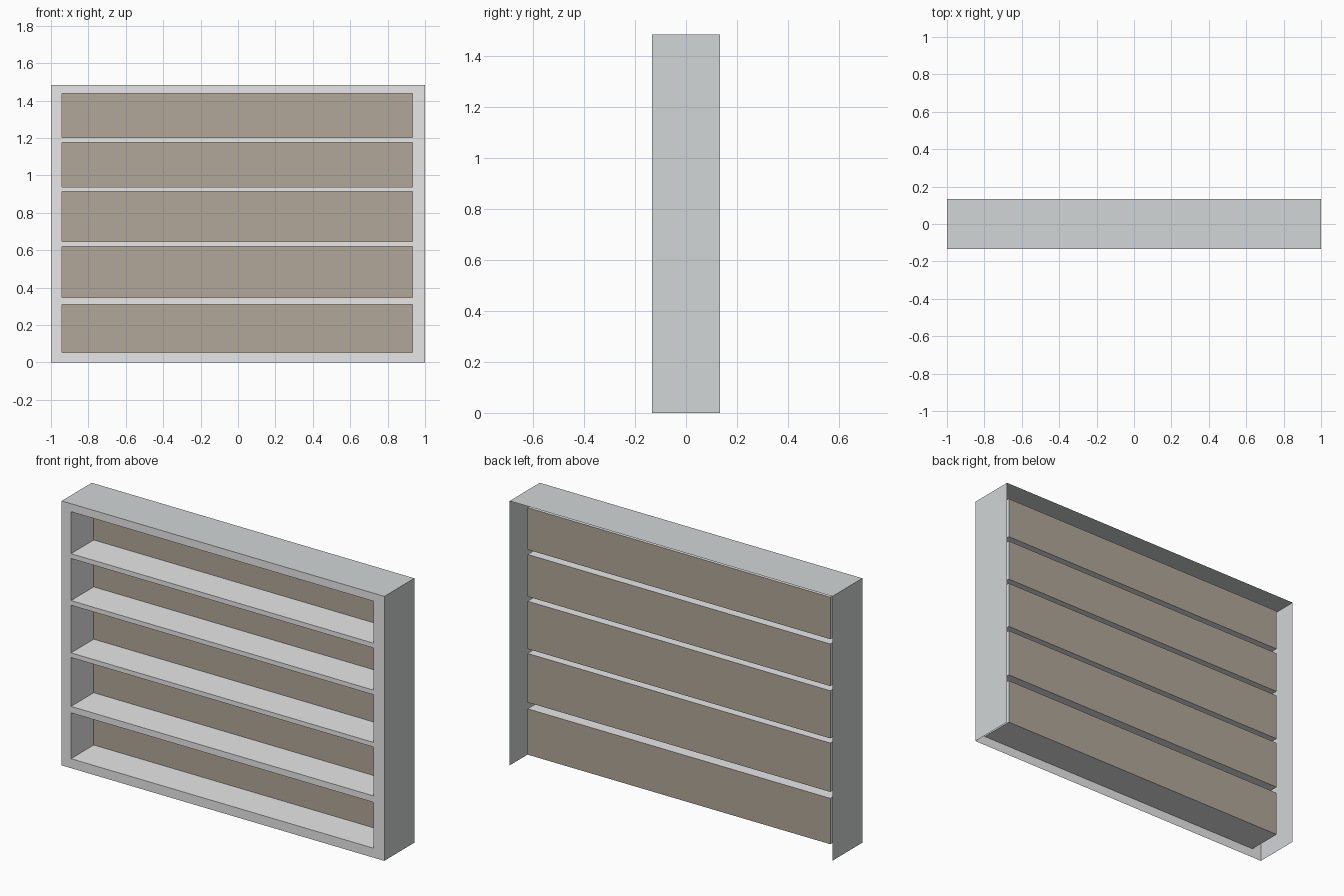
import bpy

if "Cube" in bpy.data.objects:
    bpy.data.objects.remove(bpy.data.objects["Cube"])

W, D, H = 1.0, 0.133, 1.482          # half width, half depth, height
X0, X1 = -0.942, 0.934               # sides of the openings
BACK = 0.068                         # depth position of the back panels
ROWS = [(0.053, 0.310), (0.346, 0.620), (0.646, 0.913), (0.939, 1.175), (1.202, 1.437)]


def material(name, color):
    m = bpy.data.materials.new(name)
    m.diffuse_color = (*color, 1)
    m.use_nodes = True
    m.node_tree.nodes["Principled BSDF"].inputs["Base Color"].default_value = m.diffuse_color
    return m


white = material("white_paint", (0.80, 0.80, 0.80))
grey = material("pale_grey_shell", (0.64, 0.67, 0.67))
brown = material("taupe_backing", (0.44, 0.39, 0.32))


def sheet(name, quads, mat):
    """Thin surface object from a list of four-corner faces."""
    verts = [v for q in quads for v in q]
    faces = [range(i, i + 4) for i in range(0, len(verts), 4)]
    me = bpy.data.meshes.new(name)
    me.from_pydata(verts, [], [list(f) for f in faces])
    me.materials.append(mat)
    ob = bpy.data.objects.new(name, me)
    bpy.context.collection.objects.link(ob)
    return ob


def upright(x0, x1, z0, z1, y):
    """Quad facing the front."""
    return [(x0, y, z0), (x1, y, z0), (x1, y, z1), (x0, y, z1)]


# outer shell: top and two sides, open at the back and bottom
sheet("outer_shell", [
    [(-W, -D, H), (W, -D, H), (W, D, H), (-W, D, H)],
    [(W, -D, 0), (W, D, 0), (W, D, H), (W, -D, H)],
    [(-W, D, 0), (-W, -D, 0), (-W, -D, H), (-W, D, H)],
], grey)

# front frame: stiles at both sides and rails between the openings
rails = list(zip([0] + [r[1] for r in ROWS], [r[0] for r in ROWS] + [H]))
sheet("front_frame",
      [upright(-W, X0, 0, H, -D), upright(X1, W, 0, H, -D)]
      + [upright(X0, X1, a, b, -D) for a, b in rails], white)

# five shelf compartments: lining walls and a coloured back panel
for i, (a, b) in enumerate(ROWS, 1):
    sheet(f"compartment_lining_{i}", [
        [(X0, -D, a), (X1, -D, a), (X1, BACK, a), (X0, BACK, a)],
        [(X0, BACK, b), (X1, BACK, b), (X1, -D, b), (X0, -D, b)],
        [(X0, -D, a), (X0, BACK, a), (X0, BACK, b), (X0, -D, b)],
        [(X1, BACK, a), (X1, -D, a), (X1, -D, b), (X1, BACK, b)],
    ], white)
    sheet(f"back_panel_{i}", [upright(X0, X1, a, b, BACK)], brown)
